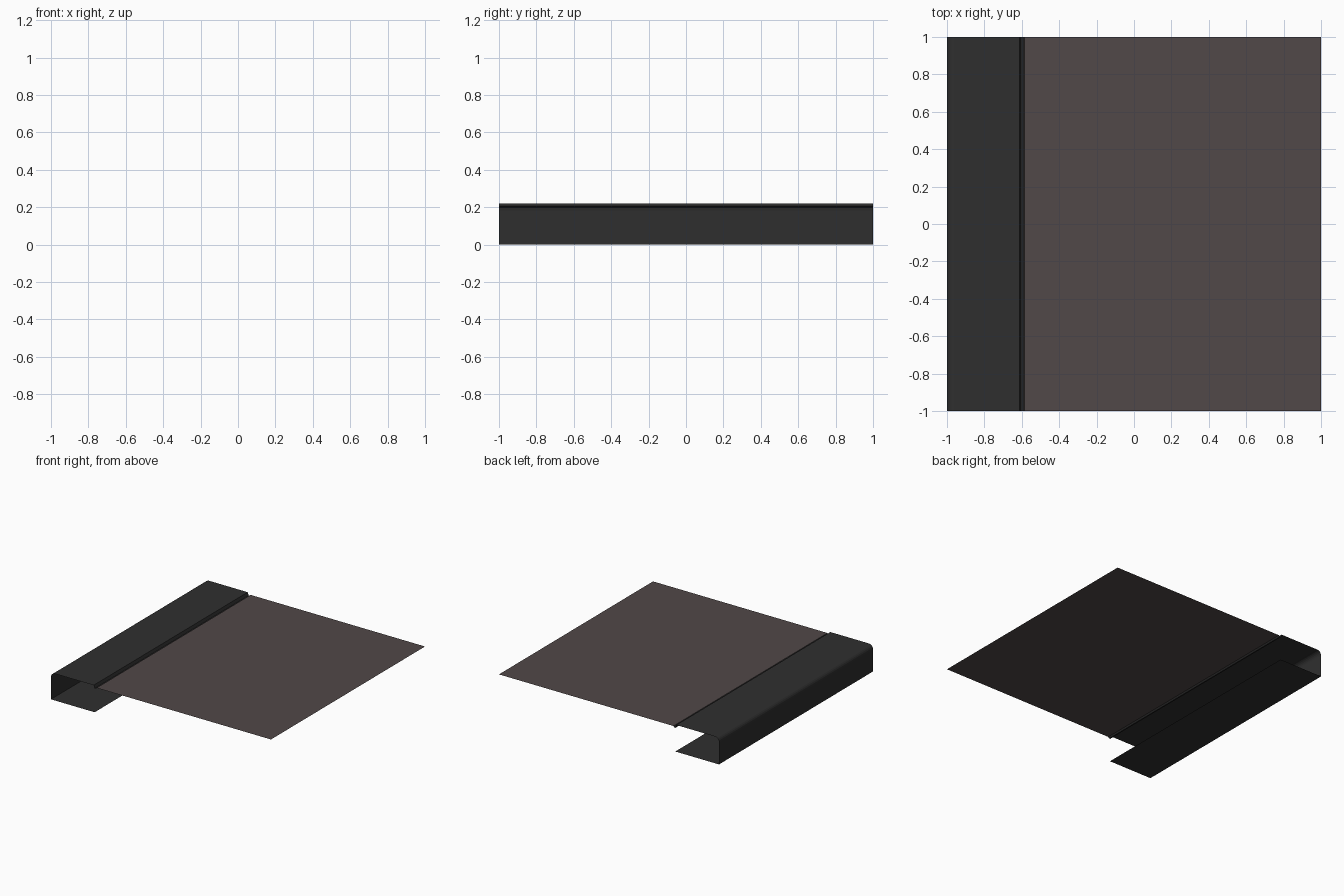
import bpy, math

if "Cube" in bpy.data.objects:
    bpy.data.objects.remove(bpy.data.objects["Cube"])


def material(name, rgb):
    m = bpy.data.materials.new(name)
    m.diffuse_color = (*rgb, 1.0)
    m.use_nodes = True
    m.node_tree.nodes["Principled BSDF"].inputs["Base Color"].default_value = m.diffuse_color
    return m


def sheet(name, profile, mat):
    """Thin sheet: an x/z profile swept along y, normals facing outwards."""
    verts = [(x, y, z) for x, z in profile for y in (-1, 1)]
    faces = [(2 * i, 2 * i + 2, 2 * i + 3, 2 * i + 1) for i in range(len(profile) - 1)]
    me = bpy.data.meshes.new(name)
    me.from_pydata(verts, [], faces)
    me.materials.append(mat)
    ob = bpy.data.objects.new(name, me)
    bpy.context.collection.objects.link(ob)
    return ob


dark = material("dark_metal", (0.028, 0.028, 0.028))
brown = material("brown_panel", (0.082, 0.065, 0.065))

# Folded edge trim: bottom flange, wall, rounded top corner, top flange, small groove
r, top = 0.037, 0.22
corner = [(-1 + r - r * math.cos(a), top - r + r * math.sin(a))
          for a in (math.radians(90 * i / 5) for i in range(6))]
trim = [(-0.603, 0.0), (-1.0, 0.0)] + corner + [
    (-0.612, top), (-0.604, 0.195), (-0.594, 0.195), (-0.585, 0.205)]
sheet("edge_trim", trim, dark)

# Flat top panel
sheet("top_panel", [(-0.585, 0.205), (1.0, 0.205)], brown)
